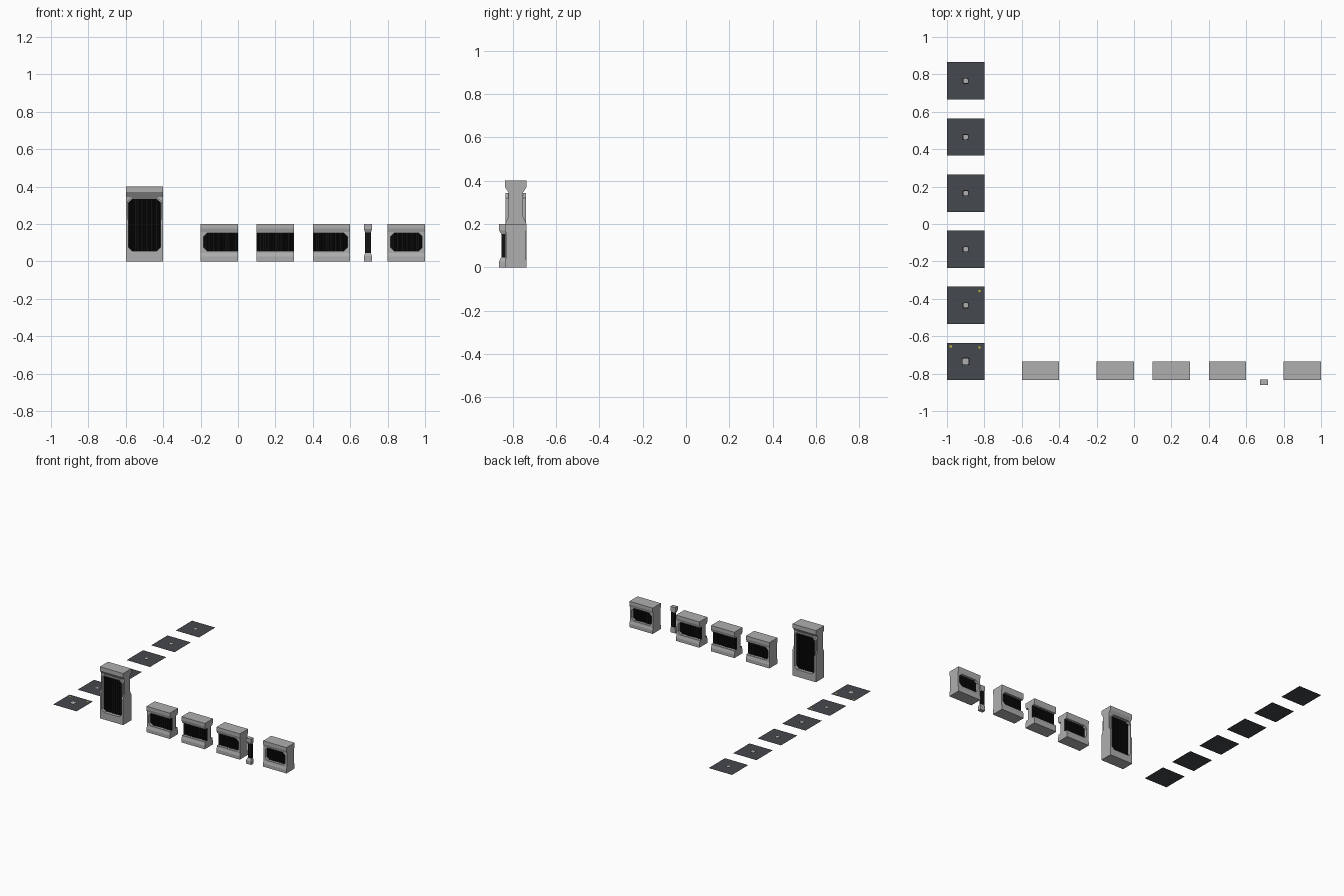
import bpy, bmesh, math
from mathutils import Vector

if "Cube" in bpy.data.objects:
    bpy.data.objects.remove(bpy.data.objects["Cube"])


def mat(name, col):
    m = bpy.data.materials.new(name)
    m.diffuse_color = (*col, 1)
    m.use_nodes = True
    m.node_tree.nodes["Principled BSDF"].inputs["Base Color"].default_value = m.diffuse_color
    return m


GREY = mat("light_grey", (0.43, 0.43, 0.43))
BLACK = mat("black", (0.006, 0.006, 0.006))
DARK = mat("dark_floor_grey", (0.06, 0.065, 0.075))
YELLOW = mat("yellow", (0.6, 0.5, 0.02))
YC = -0.785          # wall centre line


def make(name, bm, m):
    bmesh.ops.recalc_face_normals(bm, faces=bm.faces)
    me = bpy.data.meshes.new(name)
    bm.to_mesh(me)
    bm.free()
    me.materials.append(m)
    ob = bpy.data.objects.new(name, me)
    bpy.context.collection.objects.link(ob)
    return ob


def prism(name, pts, vec, m):
    """Closed polygon pushed along a vector."""
    bm = bmesh.new()
    f = bm.faces.new([bm.verts.new(p) for p in pts])
    if vec:
        r = bmesh.ops.extrude_face_region(bm, geom=[f])
        vs = [v for v in r["geom"] if isinstance(v, bmesh.types.BMVert)]
        bmesh.ops.translate(bm, verts=vs, vec=Vector(vec))
    return make(name, bm, m)


def octagon(x0, x1, z0, z1, c):
    return [(x0 + c, z0), (x1 - c, z0), (x1, z0 + c), (x1, z1 - c),
            (x1 - c, z1), (x0 + c, z1), (x0, z1 - c), (x0, z0 + c)]


def plate(name, shape, y0, y1, m):
    return prism(name, [(x, y0, z) for x, z in shape], (0, y1 - y0, 0), m)


def cut(ob, cutter):
    mod = ob.modifiers.new("cut", "BOOLEAN")
    mod.operation, mod.object, mod.solver = "DIFFERENCE", cutter, "EXACT"
    bpy.context.view_layer.objects.active = ob
    bpy.ops.object.modifier_apply(modifier=mod.name)


def wall(name, x0, half, z0, z1, open_left=False, open_right=False, frame=False):
    x1 = x0 + 0.2
    # body: mirrored side profile swept along x
    pts = [(x0, YC - y, z) for y, z in half] + [(x0, YC + y, z) for y, z in reversed(half)]
    parts = [prism(name + "_body", pts, (0.2, 0, 0), GREY)]
    a = x0 - 0.1 if open_left else x0 + 0.015
    b = x1 + 0.1 if open_right else x1 - 0.015
    window = octagon(a, b, z0, z1, 0.02)
    for s in (-1, 1):
        if frame:   # raised rim round the tall window
            rim = octagon(x0 + 0.008, x1 - 0.008, z0 - 0.007, z1 + 0.007, 0.022)
            parts.append(plate(name + "_rim", rim, YC + s * 0.025, YC + s * 0.048, GREY))
    # recess on both faces
    for s in (-1, 1):
        cutter = plate("cutter", window, YC + s * 0.02, YC + s * 0.08, GREY)
        for p in parts:
            cut(p, cutter)
        bpy.data.objects.remove(cutter)
        # black panel and vertical bars
        pa, pb = max(a, x0), min(b, x1)
        ca, cb = (0 if open_left else 0.02), (0 if open_right else 0.02)
        shape = [(pa + ca, z0), (pb - cb, z0)]
        shape += [(pb, z0 + cb), (pb, z1 - cb)] if cb else []
        shape += [(pb - cb, z1), (pa + ca, z1)]
        shape += [(pa, z1 - ca), (pa, z0 + ca)] if ca else []
        plate(name + "_panel", shape, YC + s * 0.0195, YC + s * 0.023, BLACK)
        bm = bmesh.new()
        n = round((pb - pa) / 0.0165)
        for i in range(n):
            x = pa + (i + 0.5) * (pb - pa) / n
            inset = max(0, 0.02 - (x - pa) if ca else 0, 0.02 - (pb - x) if cb else 0)
            r = bmesh.ops.create_cone(bm, segments=8, radius1=0.006, radius2=0.006,
                                      depth=z1 - z0 - 2 * inset, cap_ends=True)
            bmesh.ops.translate(bm, verts=r["verts"], vec=(x, YC + s * 0.023, (z0 + z1) / 2))
        make(name + "_bars", bm, BLACK)


# walls
short = [(0.05, 0), (0.05, 0.027), (0.045, 0.045), (0.045, 0.157), (0.05, 0.175), (0.05, 0.2)]
tall = [(0.05, 0), (0.05, 0.2), (0.033, 0.235), (0.033, 0.345), (0.05, 0.37), (0.05, 0.4)]
wall("tall_wall", -0.6, tall, 0.055, 0.335, frame=True)
wall("left_end_wall", -0.2, short, 0.055, 0.152, open_right=True)
wall("middle_wall", 0.1, short, 0.055, 0.152, True, True)
wall("right_end_wall", 0.4, short, 0.055, 0.152, open_left=True)
wall("single_wall", 0.8, short, 0.055, 0.152)


# small pillar: stacked rings, back kept flat
def pillar_part(name, rings, m):
    bm = bmesh.new()
    loops = []
    for z, w, d in rings:
        loops.append([bm.verts.new((0.695 + x, y, z)) for x, y in
                      ((-w, -0.832), (w, -0.832), (w, -0.832 - d), (-w, -0.832 - d))])
    for p, q in zip(loops, loops[1:]):
        for i in range(4):
            bm.faces.new((p[i], p[(i + 1) % 4], q[(i + 1) % 4], q[i]))
    bm.faces.new(loops[0])
    bm.faces.new(loops[-1])
    make(name, bm, m)


pillar_part("pillar_foot", [(0, .021, .03), (.028, .021, .03), (.045, .016, .021)], GREY)
pillar_part("pillar_shaft", [(.04, .015, .019), (.16, .015, .019)], BLACK)
pillar_part("pillar_head", [(.155, .016, .021), (.172, .021, .03), (.2, .021, .03)], GREY)


# floor tiles: flat sheets with a small centre plate
def sheet(name, cx, cy, h, z, m, c=0.0):
    shape = octagon(cx - h, cx + h, cy - h, cy + h, c) if c else \
        [(cx - h, cy - h), (cx + h, cy - h), (cx + h, cy + h), (cx - h, cy + h)]
    return prism(name, [(x, y, z) for x, y in shape], None, m)


for i in range(6):
    cy = -0.735 + 0.3 * i
    sheet("floor_tile", -0.9, cy, 0.1, 0, DARK)
    h = 0.02 if i == 0 else 0.016
    sheet("tile_hole_edge", -0.9, cy, h, 0.001, BLACK, 0.004)
    sheet("tile_centre", -0.9, cy, h - 0.004, 0.002, GREY, 0.004)

# yellow corner marks
for x, y in ((-0.826, -0.66), (-0.98, -0.655), (-0.826, -0.358)):
    sheet("corner_mark", x, y, 0.006, 0.001, YELLOW)
